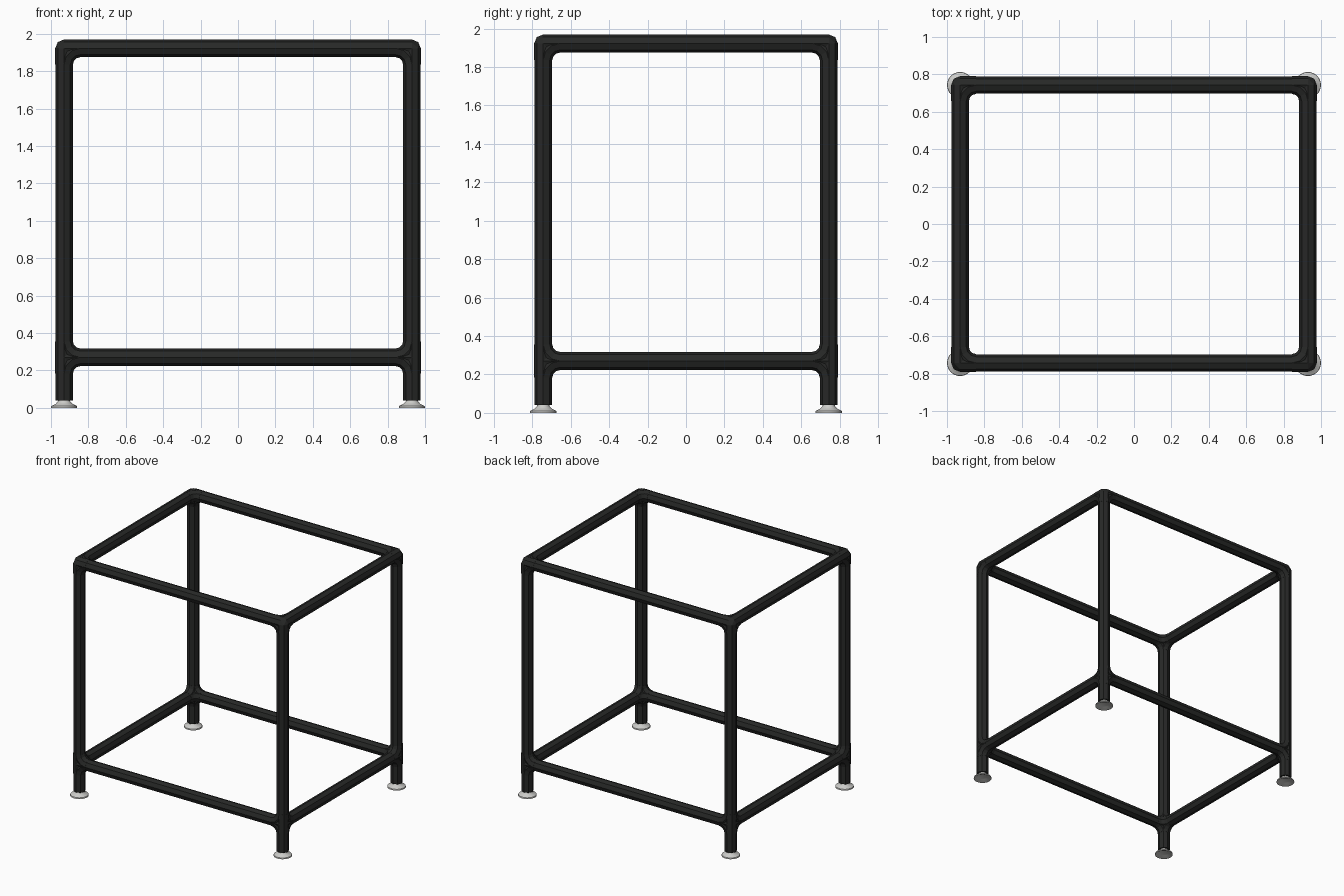
import bpy, bmesh
from math import pi, cos, sin
from mathutils import Vector

cube = bpy.data.objects.get("Cube")
if cube:
    bpy.data.objects.remove(cube, do_unlink=True)

LEG_X, LEG_Y = 0.93, 0.743
RAIL_Z, TOP_Z = 0.27, 1.922
TUBE_R, FIT_R, ARM = 0.0465, 0.0475, 0.086
SIDES = 8
X, Y, Z = Vector((1, 0, 0)), Vector((0, 1, 0)), Vector((0, 0, 1))


def make_material(name, rgb, rough):
    mat = bpy.data.materials.new(name)
    mat.use_nodes = True
    mat.diffuse_color = (*rgb, 1)
    bsdf = mat.node_tree.nodes["Principled BSDF"]
    bsdf.inputs["Base Color"].default_value = (*rgb, 1)
    bsdf.inputs["Roughness"].default_value = rough
    return mat


BLACK = make_material("black_plastic", (0.02, 0.021, 0.02), 0.6)
STEEL = make_material("pale_steel", (0.6, 0.6, 0.58), 0.5)


def finish(bm, name, mat):
    bmesh.ops.recalc_face_normals(bm, faces=bm.faces)
    mesh = bpy.data.meshes.new(name)
    bm.to_mesh(mesh)
    bm.free()
    mesh.materials.append(mat)
    obj = bpy.data.objects.new(name, mesh)
    bpy.context.collection.objects.link(obj)
    return obj


def ring(bm, centre, u, v, r):
    angles = [2 * pi * i / SIDES for i in range(SIDES)]
    return [bm.verts.new(centre + u * r * cos(a) + v * r * sin(a)) for a in angles]


def skin(bm, rings):
    """Join rings of equal size into a capped tube."""
    for a, b in zip(rings, rings[1:]):
        for i in range(SIDES):
            j = (i + 1) % SIDES
            bm.faces.new((a[i], a[j], b[j], b[i]))
    bm.faces.new(rings[0])
    bm.faces.new(rings[-1])


def pipe(bm, a, b, r):
    d = (b - a).normalized()
    u = X if abs(d.z) > 0.5 else Z
    v = d.cross(u)
    skin(bm, [ring(bm, p, u, v, r) for p in (a, b)])


def elbow(bm, corner, d1, d2, steps=3):
    """Quarter bend between two arms of a fitting."""
    pivot = corner + (d1 + d2) * ARM
    side = d1.cross(d2)
    rings = []
    for i in range(steps + 1):
        a = pi / 2 * i / steps
        out = -d2 * cos(a) - d1 * sin(a)
        rings.append(ring(bm, pivot + out * ARM, out, side, FIT_R))
    skin(bm, rings)


def fitting(name, corner, arms):
    bm = bmesh.new()
    # Faceted core where the arms meet
    core = [p for u, v in ((X, Y), (Y, Z), (Z, X)) for p in ring(bm, corner, u, v, FIT_R)]
    bmesh.ops.remove_doubles(bm, verts=core, dist=0.0001)
    bmesh.ops.convex_hull(bm, input=bm.verts[:])
    for d in arms:
        pipe(bm, corner, corner + d * ARM, FIT_R)
    for i, d1 in enumerate(arms):
        for d2 in arms[i + 1:]:
            if abs(d1.dot(d2)) < 0.5:
                elbow(bm, corner, d1, d2)
    finish(bm, name, BLACK)


def tube(name, a, b):
    bm = bmesh.new()
    pipe(bm, Vector(a), Vector(b), TUBE_R)
    finish(bm, name, BLACK)


def foot(name, x, y):
    # Flared levelling foot with a hollow underside
    profile = [(0.03, 0.05), (0.033, 0.034), (0.044, 0.022), (0.068, 0.01),
               (0.07, 0.0), (0.06, 0.0), (0.035, 0.012)]
    bm = bmesh.new()
    n = 24
    rings = []
    for r, z in profile:
        rings.append([bm.verts.new((x + r * cos(2 * pi * i / n), y + r * sin(2 * pi * i / n), z))
                      for i in range(n)])
    for a, b in zip(rings, rings[1:]):
        for i in range(n):
            j = (i + 1) % n
            bm.faces.new((a[i], a[j], b[j], b[i]))
    bm.faces.new(rings[0])
    bm.faces.new(rings[-1])
    obj = finish(bm, name, STEEL)
    bpy.ops.object.select_all(action="DESELECT")
    obj.select_set(True)
    bpy.context.view_layer.objects.active = obj
    bpy.ops.object.shade_smooth_by_angle(angle=0.6)


# Legs, feet and corner fittings
for sx, xname in ((1, "left"), (-1, "right")):
    for sy, yname in ((-1, "front"), (1, "back")):
        tag = f"{yname}_{xname}"
        x, y = sx * LEG_X, sy * LEG_Y
        tube(f"leg_{tag}", (x, y, 0.04), (x, y, TOP_Z))
        foot(f"foot_{tag}", x, y)
        inward = [X * -sx, Y * -sy]
        fitting(f"top_corner_{tag}", Vector((x, y, TOP_Z)), inward + [-Z])
        fitting(f"lower_joint_{tag}", Vector((x, y, RAIL_Z)), inward + [-Z, Z])

# Upper and lower rails
for z, level in ((RAIL_Z, "lower"), (TOP_Z, "upper")):
    for s, xname, yname in ((1, "left", "back"), (-1, "right", "front")):
        tube(f"{level}_rail_{yname}", (-LEG_X, s * LEG_Y, z), (LEG_X, s * LEG_Y, z))
        tube(f"{level}_rail_{xname}", (s * LEG_X, -LEG_Y, z), (s * LEG_X, LEG_Y, z))
